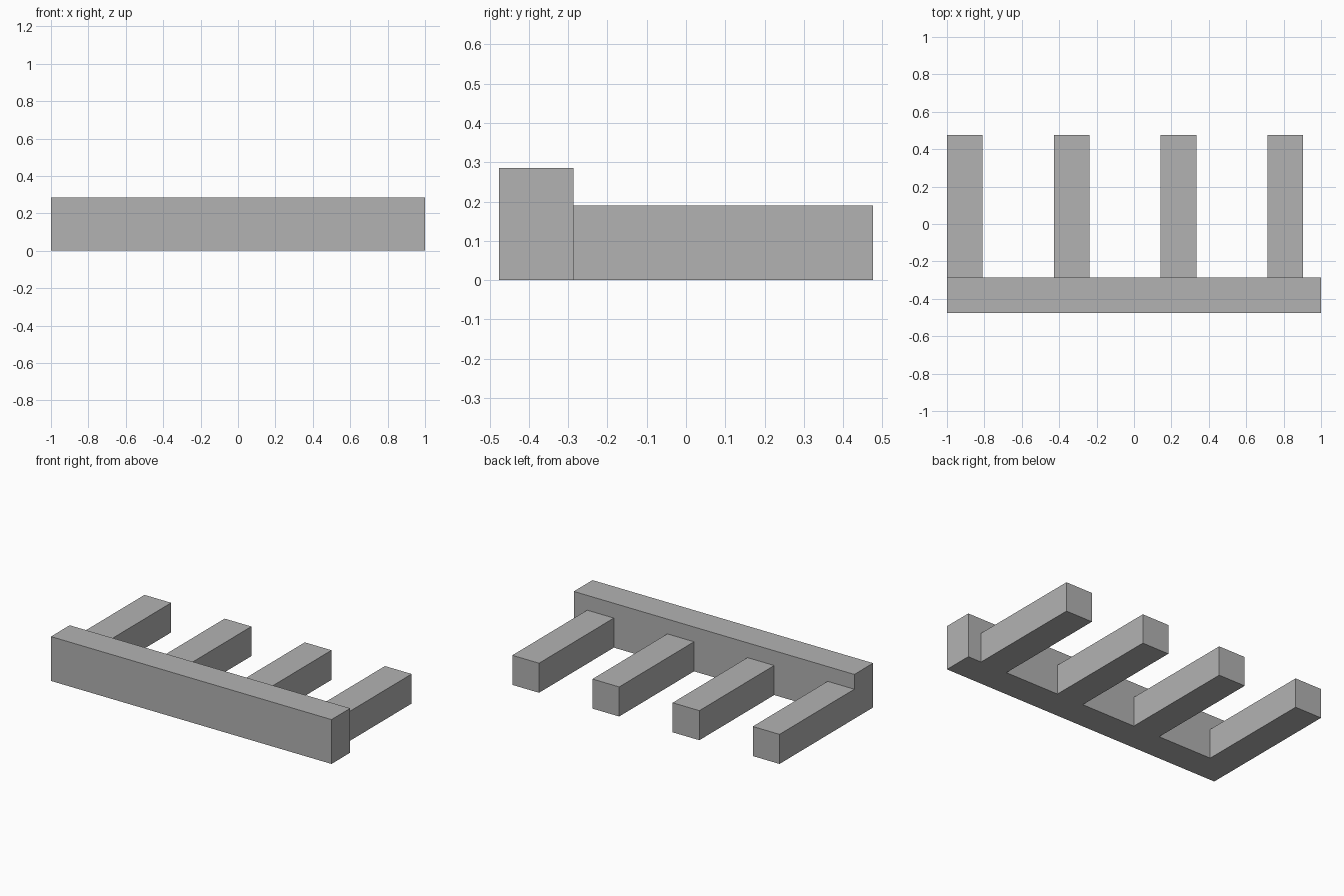
import bpy

cube = bpy.data.objects.get("Cube")
if cube:
    bpy.data.objects.remove(cube, do_unlink=True)

U = 2 / 21  # design module: the bar is 21 modules long

grey = bpy.data.materials.new("plain grey")
grey.use_nodes = True
colour = (0.448, 0.448, 0.448, 1)
grey.diffuse_color = colour
grey.node_tree.nodes["Principled BSDF"].inputs["Base Color"].default_value = colour


def box(name, low, size):
    """Box from its low corner and size, both in modules."""
    centre = [(a + s / 2) * U for a, s in zip(low, size)]
    bpy.ops.mesh.primitive_cube_add(size=1, location=centre)
    ob = bpy.context.object
    ob.name = name
    ob.scale = [s * U for s in size]
    bpy.ops.object.transform_apply(location=False, rotation=False, scale=True)
    ob.data.materials.append(grey)
    return ob


# Long front bar
box("front_bar", (-10.5, -5, 0), (21, 2, 3))

# Four lower prongs reaching backwards, evenly spaced from the right end
for i in range(4):
    box(f"prong_{i + 1}", (-10.5 + 6 * i, -3, 0), (2, 8, 2))
